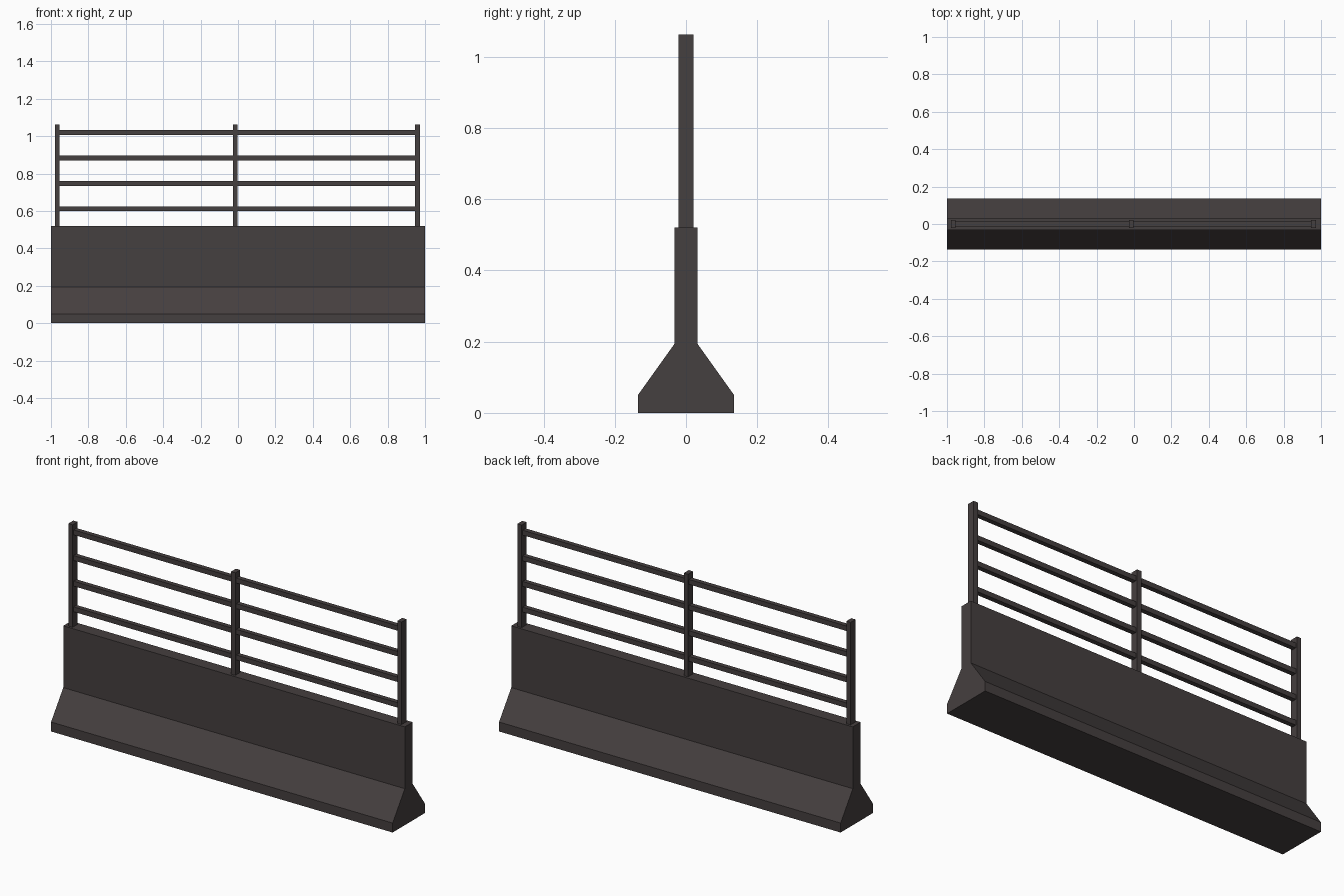
import bpy, bmesh

if "Cube" in bpy.data.objects:
    bpy.data.objects.remove(bpy.data.objects["Cube"])

grey = bpy.data.materials.new("dark warm grey")
grey.diffuse_color = (0.06, 0.05, 0.05, 1)
grey.use_nodes = True
grey.node_tree.nodes["Principled BSDF"].inputs["Base Color"].default_value = grey.diffuse_color


def make_object(name, bm):
    bmesh.ops.recalc_face_normals(bm, faces=bm.faces)
    mesh = bpy.data.meshes.new(name)
    bm.to_mesh(mesh)
    bm.free()
    mesh.materials.append(grey)
    obj = bpy.data.objects.new(name, mesh)
    bpy.context.collection.objects.link(obj)


def box(name, centre, size):
    bm = bmesh.new()
    bmesh.ops.create_cube(bm, size=1)
    bmesh.ops.scale(bm, vec=size, verts=bm.verts)
    bmesh.ops.translate(bm, vec=centre, verts=bm.verts)
    make_object(name, bm)


# Barrier wall: mirrored half profile (y, z) extruded along x
half = [(0.135, 0), (0.135, 0.05), (0.033, 0.193), (0.033, 0.52)]
profile = half + [(-y, z) for y, z in reversed(half)]
bm = bmesh.new()
face = bm.faces.new([bm.verts.new((-1, y, z)) for y, z in profile])
ext = bmesh.ops.extrude_face_region(bm, geom=[face], use_keep_orig=True)
bmesh.ops.translate(bm, vec=(2, 0, 0),
                    verts=[v for v in ext["geom"] if isinstance(v, bmesh.types.BMVert)])
make_object("barrier_wall", bm)

# Upright posts, standing on the wall
for i, x in enumerate((-0.966, -0.014, 0.96)):
    box(f"post_{i + 1}", (x, 0, 0.79), (0.025, 0.041, 0.545))

# Horizontal rails, running between the end posts
for i in range(4):
    box(f"rail_{i + 1}", (-0.003, 0, 0.612 + i * 0.1357), (1.926, 0.025, 0.026))
